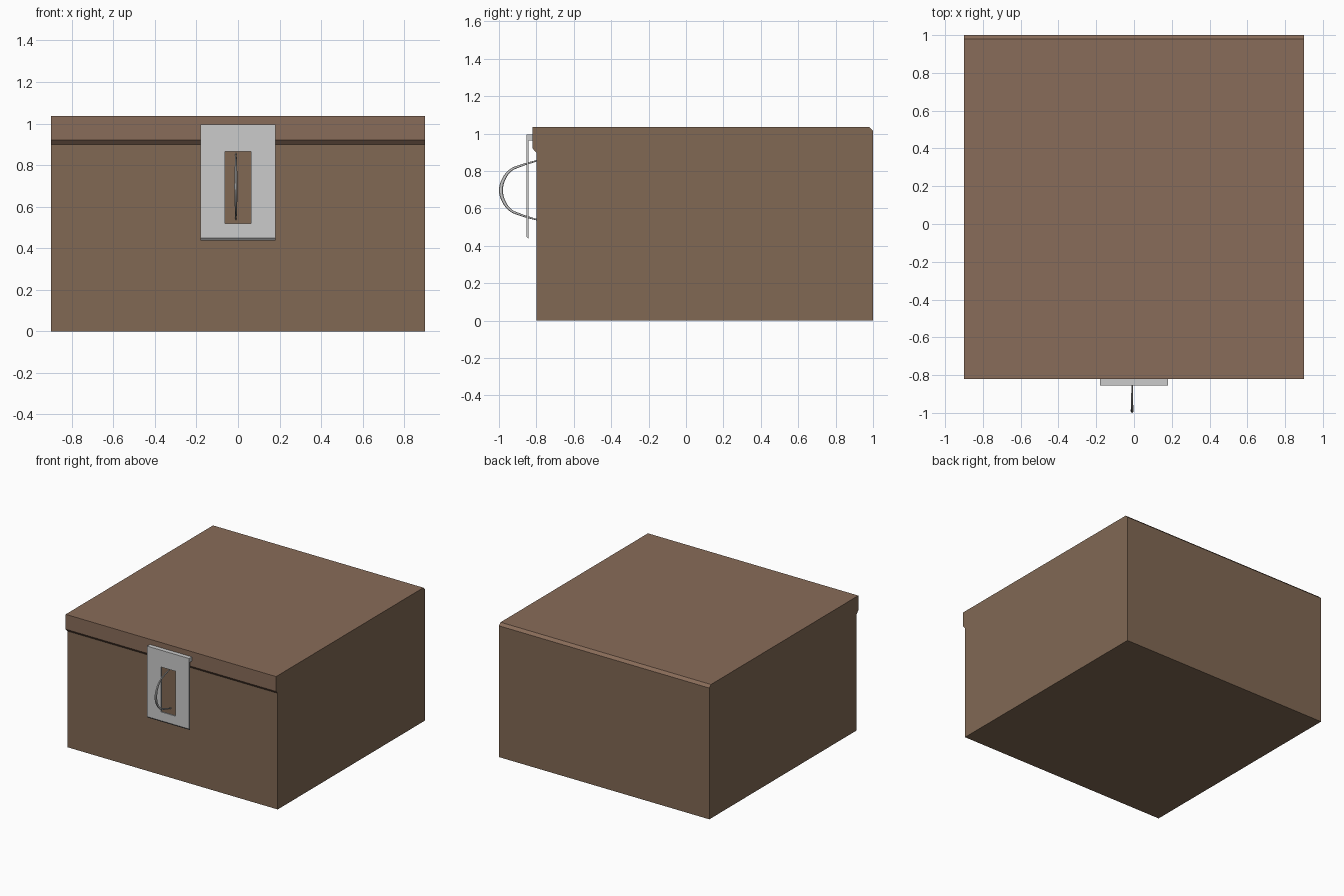
import bpy, bmesh

if "Cube" in bpy.data.objects:
    bpy.data.objects.remove(bpy.data.objects["Cube"])


def material(name, rgb):
    m = bpy.data.materials.new(name)
    m.diffuse_color = (*rgb, 1)
    m.use_nodes = True
    m.node_tree.nodes["Principled BSDF"].inputs["Base Color"].default_value = m.diffuse_color
    return m


def extrude_profile(name, profile, half_width):
    """Extrude a closed (y, z) profile symmetrically along x."""
    bm = bmesh.new()
    face = bm.faces.new([bm.verts.new((-half_width, y, z)) for y, z in profile])
    res = bmesh.ops.extrude_face_region(bm, geom=[face], use_keep_orig=True)
    moved = [v for v in res["geom"] if isinstance(v, bmesh.types.BMVert)]
    bmesh.ops.translate(bm, verts=moved, vec=(2 * half_width, 0, 0))
    bmesh.ops.recalc_face_normals(bm, faces=bm.faces)
    me = bpy.data.meshes.new(name)
    bm.to_mesh(me)
    bm.free()
    ob = bpy.data.objects.new(name, me)
    bpy.context.collection.objects.link(ob)
    return ob


# Chest with overhanging lid lip at the front and a bevelled rear top edge
chest = extrude_profile("chest", [
    (-0.80, 0), (1.0, 0), (1.0, 1.015), (0.98, 1.035),
    (-0.82, 1.035), (-0.82, 0.92), (-0.80, 0.898)], 0.9)
chest.data.materials.append(material("body_wood", (0.22, 0.14, 0.088)))
chest.data.materials.append(material("lid_wood", (0.25, 0.15, 0.10)))
# Lid faces: lip, top and rear bevel
for p in chest.data.polygons:
    if abs(p.normal.x) < 0.5 and p.center.z > 0.9:
        p.material_index = 1

# Hasp plate hanging from the lid lip, with a slot for the staple
hasp = extrude_profile("hasp_plate", [
    (-0.815, 0.995), (-0.854, 0.995), (-0.854, 0.45), (-0.842, 0.437),
    (-0.842, 0.962), (-0.815, 0.962)], 0.18)
cutter = extrude_profile("slot_cutter", [
    (-0.90, 0.518), (-0.81, 0.518), (-0.81, 0.865), (-0.90, 0.865)], 0.062)
cutter.hide_render = True
mod = hasp.modifiers.new("slot", "BOOLEAN")
mod.operation = "DIFFERENCE"
mod.solver = "EXACT"
mod.object = cutter
bpy.context.view_layer.objects.active = hasp
hasp.select_set(True)
bpy.ops.object.modifier_apply(modifier=mod.name)
bpy.data.objects.remove(cutter)

# Staple: tapered wire loop, thickest at the middle
half = [(-0.79, 0.160, 0.004), (-0.89, 0.129, 0.006), (-0.936, 0.108, 0.007),
        (-0.973, 0.062, 0.009)]
path = half + [(-0.989, 0.0, 0.011)] + [(y, -z, r) for y, z, r in reversed(half)]
cu = bpy.data.curves.new("staple", "CURVE")
cu.dimensions = "3D"
cu.bevel_depth = 1.0
cu.bevel_resolution = 2
cu.resolution_u = 5
cu.use_fill_caps = True
sp = cu.splines.new("BEZIER")
sp.bezier_points.add(len(path) - 1)
for bp, (y, z, r) in zip(sp.bezier_points, path):
    bp.co = (0, y, 0.697 + z)
    bp.radius = r
    bp.handle_left_type = bp.handle_right_type = "AUTO"
staple = bpy.data.objects.new("staple", cu)
bpy.context.collection.objects.link(staple)
staple.location.x = -0.01
staple.scale.x = 0.75
bpy.ops.object.select_all(action="DESELECT")
staple.select_set(True)
bpy.context.view_layer.objects.active = staple
bpy.ops.object.convert(target="MESH")
bpy.ops.object.shade_smooth_by_angle()
